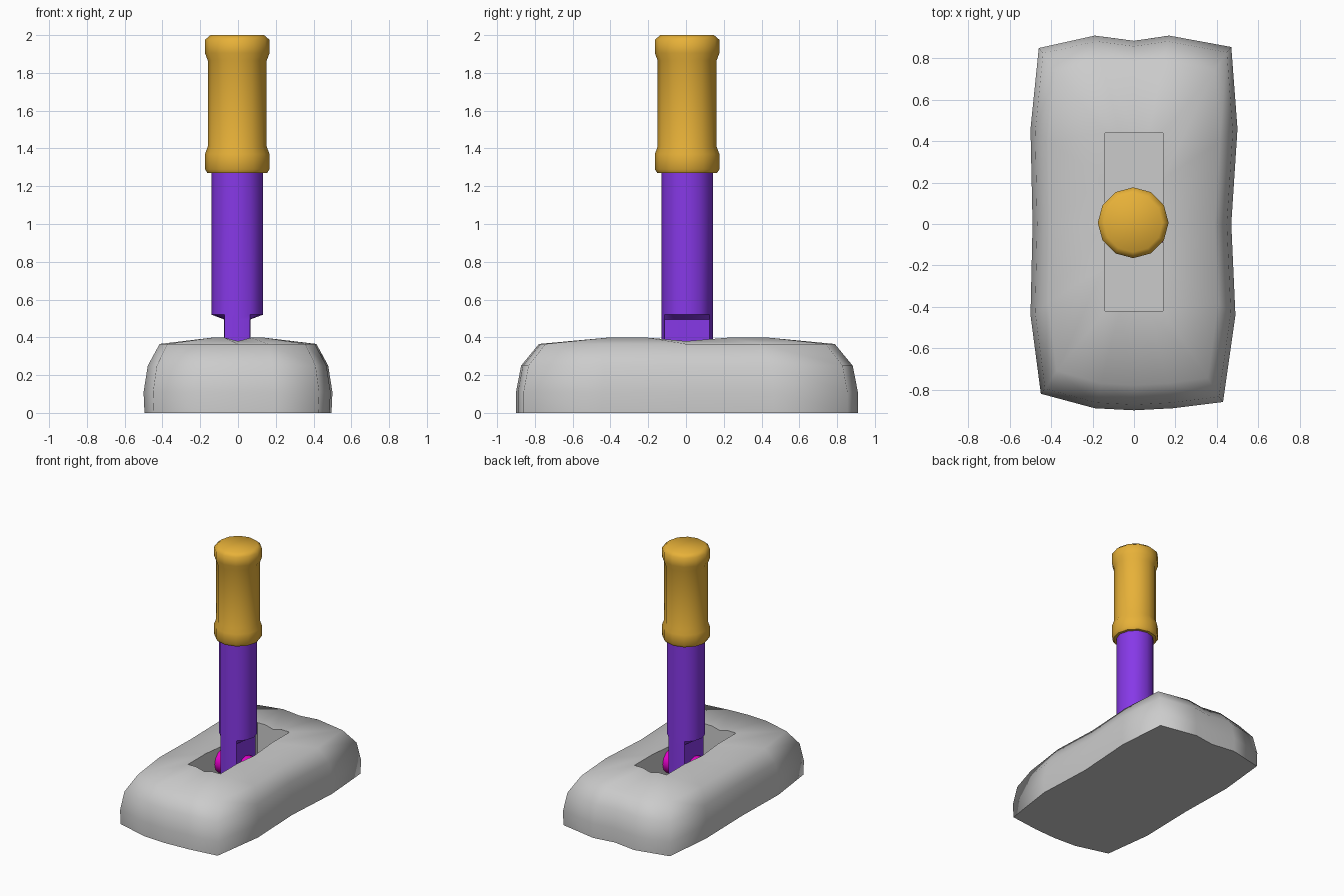
import bpy, bmesh, math

if "Cube" in bpy.data.objects:
    bpy.data.objects.remove(bpy.data.objects["Cube"])


def material(name, color):
    m = bpy.data.materials.new(name)
    m.diffuse_color = (*color, 1)
    m.use_nodes = True
    m.node_tree.nodes["Principled BSDF"].inputs["Base Color"].default_value = m.diffuse_color
    return m


def loft(name, rings, mat=None, angle=40):
    """Skin a stack of equal-length rings and cap both ends."""
    bm = bmesh.new()
    loops = [[bm.verts.new(p) for p in ring] for ring in rings]
    n = len(loops[0])
    for a, b in zip(loops, loops[1:]):
        for i in range(n):
            j = (i + 1) % n
            bm.faces.new((a[i], a[j], b[j], b[i]))
    bm.faces.new(loops[0])
    bm.faces.new(loops[-1])
    bmesh.ops.recalc_face_normals(bm, faces=bm.faces)
    me = bpy.data.meshes.new(name)
    bm.to_mesh(me)
    bm.free()
    ob = bpy.data.objects.new(name, me)
    bpy.context.collection.objects.link(ob)
    if mat:
        me.materials.append(mat)
    bpy.ops.object.select_all(action='DESELECT')
    ob.select_set(True)
    bpy.context.view_layer.objects.active = ob
    bpy.ops.object.shade_smooth_by_angle(angle=math.radians(angle))
    return ob


def circle(r, z, flat=1.0, n=12, cx=-0.004, cy=0.006):
    """Polygon ring; flat limits the half width in x."""
    pts = []
    for i in range(n):
        a = 2 * math.pi * i / n
        x = max(-flat, min(flat, r * math.cos(a)))
        pts.append((x + cx, r * math.sin(a) + cy, z))
    return pts


orange = material("orange", (0.8, 0.44, 0.04))
blue = material("blue", (0.24, 0.04, 0.8))
magenta = material("magenta", (0.8, 0.0, 0.6))

# Stone base: irregular outline, rounded shoulders, rectangular slot in the top
outline = [(-.46, .85), (-.19, .91), (0, .885), (.17, .91), (.47, .855),
           (.5, .46), (.47, 0), (.49, -.44), (.43, -.86),
           (.19, -.89), (0, -.9), (-.19, -.89), (-.45, -.82),
           (-.5, -.44), (-.49, 0), (-.5, .46)]
slot = [(-.14, .44), (-.07, .44), (0, .44), (.07, .44), (.14, .44),
        (.14, .22), (.14, 0), (.14, -.2), (.14, -.42),
        (.07, -.42), (0, -.42), (-.07, -.42), (-.14, -.42),
        (-.14, -.2), (-.14, 0), (-.14, .22)]
rings = [[(x * s, y * t, z) for x, y in outline]
         for s, t, z in ((.99, 1, 0), (1, 1, .11), (.955, .97, .25), (.83, .865, .365))]
rim = [(x, y, .38 if i in (2, 6, 10, 14) else .398) for i, (x, y) in enumerate(slot)]
floor = [(x, y, .12) for x, y in slot]
loft("stone_base", rings + [rim, floor], angle=80)

# Lever shaft: round rod flattened to a tab at the pivot
loft("lever_shaft", [circle(.137, .17, .07), circle(.137, .495, .07),
                     circle(.137, .52), circle(.137, 1.3)], blue)

# Handle grip with a collar at each end
grip = [(.158, 1.27), (.171, 1.29), (.171, 1.37), (.156, 1.41),
        (.156, 1.865), (.171, 1.905), (.171, 1.975), (.142, 2.0)]
loft("handle_grip", [circle(r, z) for r, z in grip], orange, 50)

# Pivot axle across the slot
axle = [[(x, y, .27 + z) for z, y, _ in circle(.09, 0, cx=0, cy=0)] for x in (-.14, .14)]
loft("pivot_axle", axle, magenta)
